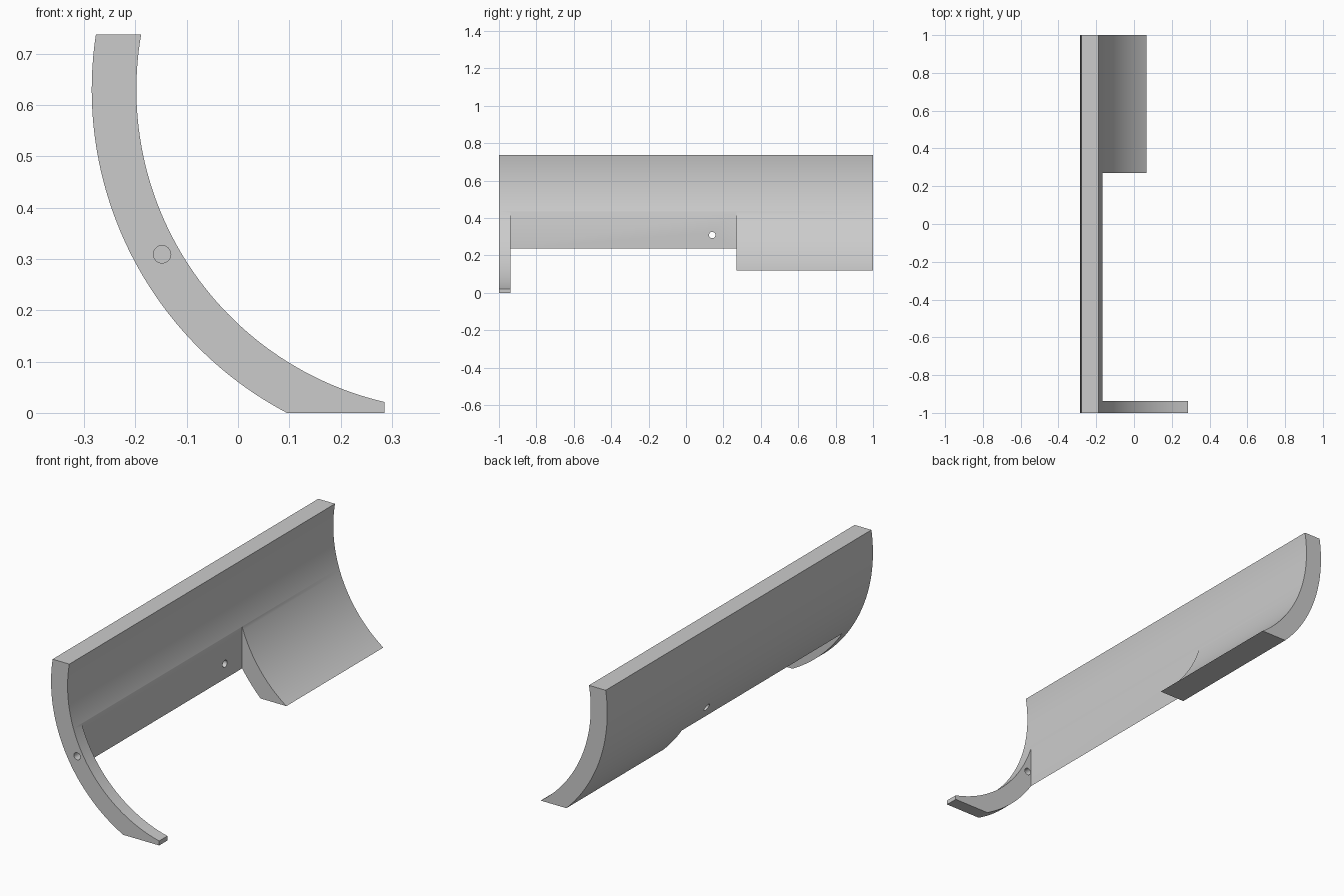
import bpy, bmesh, math
from mathutils import Matrix

cube = bpy.data.objects.get("Cube")
if cube:
    bpy.data.objects.remove(cube, do_unlink=True)

# Arc section: shared centre and two radii
CX, CZ = 0.427, 0.63
R_IN, R_OUT = 0.625, 0.712
TOP, TIP_X = 0.737, 0.285
STEPS = 56


def make_object(name, bm):
    bmesh.ops.recalc_face_normals(bm, faces=bm.faces)
    mesh = bpy.data.meshes.new(name)
    bm.to_mesh(mesh)
    bm.free()
    obj = bpy.data.objects.new(name, mesh)
    bpy.context.collection.objects.link(obj)
    return obj


def box(name, lo, hi):
    bm = bmesh.new()
    bmesh.ops.create_cube(bm, size=1)
    for v in bm.verts:
        v.co = [(a + b) / 2 + c * (b - a) for a, b, c in zip(lo, hi, v.co)]
    return make_object(name, bm)


def rod(name, centre, radius, length, turn):
    bm = bmesh.new()
    bmesh.ops.create_cone(bm, cap_ends=True, segments=32, radius1=radius,
                          radius2=radius, depth=length,
                          matrix=Matrix.Translation(centre) @ turn)
    return make_object(name, bm)


def arc(radius, start, end):
    return [(CX + radius * math.cos(start + (end - start) * i / STEPS),
             CZ + radius * math.sin(start + (end - start) * i / STEPS))
            for i in range(STEPS + 1)]


# Curved shell: arc profile extruded along its length
def top_angle(r):
    return math.pi - math.asin((TOP - CZ) / r)


inner_end = math.pi + math.acos((CX - TIP_X) / R_IN)
outer_end = math.pi + math.asin(CZ / R_OUT)
profile = arc(R_IN, top_angle(R_IN), inner_end) + [(TIP_X, 0)]
profile += arc(R_OUT, outer_end, top_angle(R_OUT))
bm = bmesh.new()
face = bm.faces.new([bm.verts.new((x, -1, z)) for x, z in profile])
ext = bmesh.ops.extrude_face_region(bm, geom=[face])
bmesh.ops.translate(bm, vec=(0, 2, 0),
                    verts=[g for g in ext["geom"] if isinstance(g, bmesh.types.BMVert)])
shell = make_object("curved_shell", bm)

# Cutters: long window, raised back edge, pin holes along y and x
cutters = [
    box("window_cutter", (-0.167, -0.938, -0.5), (1, 0.27, 1)),
    box("back_edge_cutter", (-1, 0.1, -0.5), (1, 1.5, 0.12)),
    rod("front_pin_hole_cutter", (-0.148, -0.97, 0.309), 0.017, 0.2,
        Matrix.Rotation(math.pi / 2, 4, 'X')),
    rod("side_pin_hole_cutter", (-0.18, 0.14, 0.309), 0.017, 0.3,
        Matrix.Rotation(math.pi / 2, 4, 'Y')),
]
bpy.ops.object.select_all(action='DESELECT')
bpy.context.view_layer.objects.active = shell
shell.select_set(True)
for cutter in cutters:
    cutter.hide_render = True
    mod = shell.modifiers.new(cutter.name, 'BOOLEAN')
    mod.operation = 'DIFFERENCE'
    mod.solver = 'EXACT'
    mod.object = cutter
    bpy.ops.object.modifier_apply(modifier=mod.name)
    bpy.data.objects.remove(cutter, do_unlink=True)

# Plain grey finish with crisp cut edges
grey = bpy.data.materials.new("plain_grey")
grey.use_nodes = True
colour = (0.6, 0.6, 0.6, 1)
grey.diffuse_color = colour
grey.node_tree.nodes["Principled BSDF"].inputs["Base Color"].default_value = colour
shell.data.materials.clear()
shell.data.materials.append(grey)
bpy.ops.object.shade_smooth_by_angle(angle=math.radians(20))
